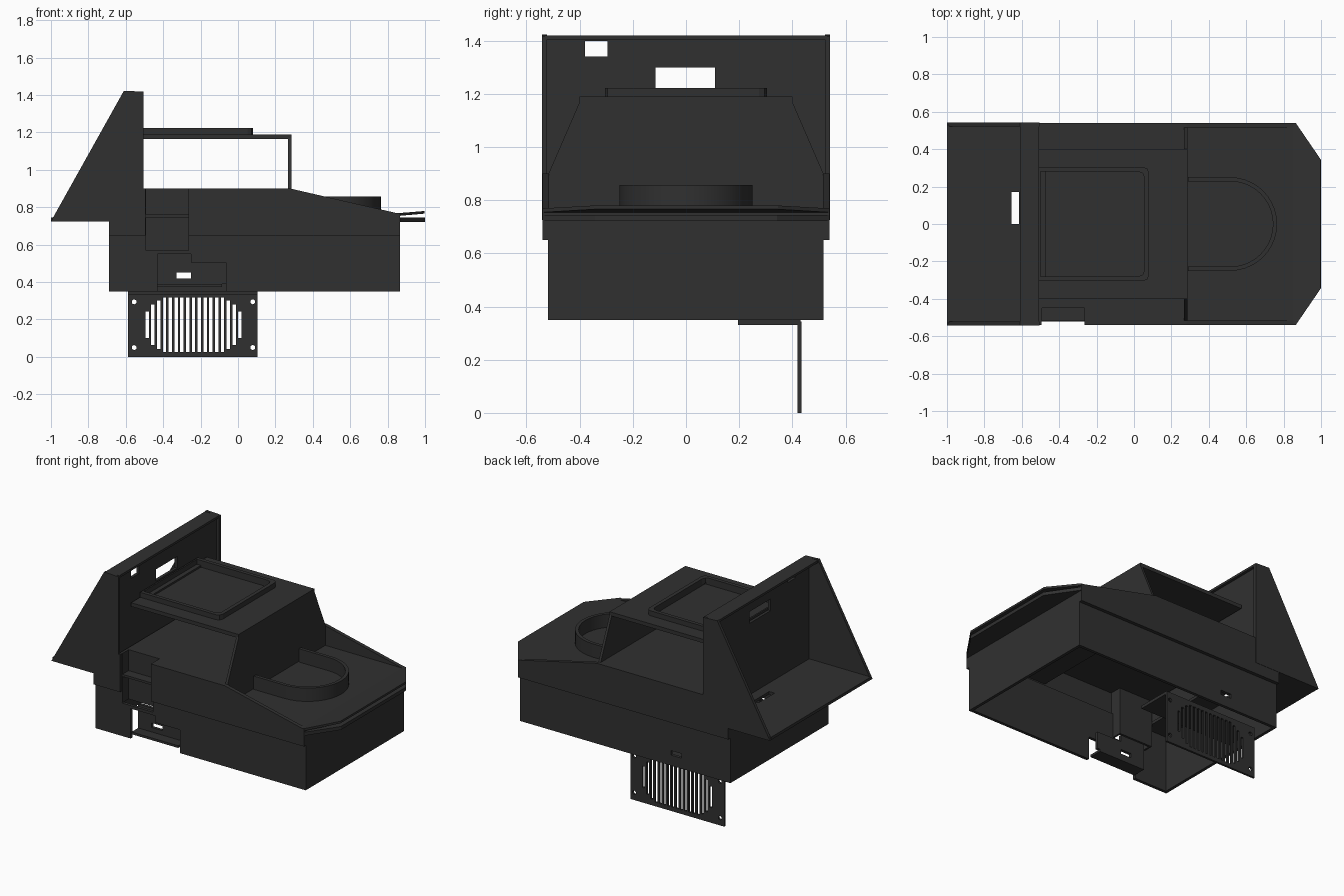
import bpy, bmesh, math

if "Cube" in bpy.data.objects:
    bpy.data.objects.remove(bpy.data.objects["Cube"])

mat = bpy.data.materials.new("dark_plastic")
mat.diffuse_color = (0.03, 0.03, 0.03, 1)
mat.use_nodes = True
mat.node_tree.nodes["Principled BSDF"].inputs["Base Color"].default_value = mat.diffuse_color


def prism(name, pts, axis, a, b):
    """Extrude a 2D outline along an axis from a to b."""
    put = {"x": lambda p, t: (t, p[0], p[1]),
           "y": lambda p, t: (p[0], t, p[1]),
           "z": lambda p, t: (p[0], p[1], t)}[axis]
    bm = bmesh.new()
    lo = [bm.verts.new(put(p, a)) for p in pts]
    hi = [bm.verts.new(put(p, b)) for p in pts]
    bm.faces.new(lo)
    bm.faces.new(hi)
    n = len(pts)
    for i in range(n):
        j = (i + 1) % n
        bm.faces.new((lo[i], lo[j], hi[j], hi[i]))
    bmesh.ops.recalc_face_normals(bm, faces=bm.faces)
    me = bpy.data.meshes.new(name)
    bm.to_mesh(me)
    bm.free()
    me.materials.append(mat)
    ob = bpy.data.objects.new(name, me)
    bpy.context.collection.objects.link(ob)
    return ob


def box(name, x0, x1, y0, y1, z0, z1):
    return prism(name, [(x0, y0), (x1, y0), (x1, y1), (x0, y1)], "z", z0, z1)


def cut(ob, *cutters):
    """Subtract the cutters and remove them."""
    for c in cutters:
        m = ob.modifiers.new("cut", "BOOLEAN")
        m.operation, m.solver, m.object = "DIFFERENCE", "EXACT", c
        bpy.context.view_layer.objects.active = ob
        bpy.ops.object.modifier_apply(modifier=m.name)
        bpy.data.objects.remove(c)
    return ob


def circle(cx, cz, r, n=12):
    return [(cx + r * math.cos(2 * math.pi * i / n), cz + r * math.sin(2 * math.pi * i / n))
            for i in range(n)]


def u_outline(r, x0, cx=0.515, n=20):
    arc = [(cx + r * math.cos(t), r * math.sin(t))
           for t in (-math.pi / 2 + math.pi * i / n for i in range(n + 1))]
    return [(x0, -r)] + arc + [(x0, r)]


# lower tub: four walls, open bottom, notched front and a slot in both sides
tub = box("lower_tub", -0.69, 0.865, -0.52, 0.517, 0.35, 0.735)
cut(tub,
    box("c", -0.67, 0.845, -0.50, 0.497, 0.2, 0.9),
    box("c", -0.43, -0.065, -0.6, -0.45, 0.3, 0.505),
    box("c", -0.43, -0.25, -0.6, -0.45, 0.49, 0.55),
    box("c", -0.495, -0.265, -0.6, -0.45, 0.57, 0.8),
    box("c", -0.33, -0.25, 0.4, 0.6, 0.42, 0.45))

# recessed panel behind the front notch
recess = prism("notch_panel", [(-0.43, 0.39), (-0.065, 0.39), (-0.065, 0.505),
                               (-0.25, 0.505), (-0.25, 0.55), (-0.43, 0.55)], "y", -0.44, -0.42)
cut(recess, box("c", -0.33, -0.25, -0.6, -0.3, 0.42, 0.45))
box("notch_shelf", -0.43, -0.085, -0.51, -0.42, 0.375, 0.39)

# upper hull side walls with sloping top
side = [(-0.69, 0.65), (0.865, 0.65), (0.865, 0.765), (0.28, 0.9), (-0.505, 0.9),
        (-0.505, 0.74), (-0.69, 0.74)]
prism("hull_side_back", side, "y", 0.515, 0.54)
front = prism("hull_side_front", side, "y", -0.54, -0.515)
cut(front, box("c", -0.495, -0.265, -0.6, -0.4, 0.57, 0.95))
# pocket in the front side
box("pocket_back", -0.495, -0.265, -0.45, -0.435, 0.57, 0.9)
box("pocket_shelf", -0.495, -0.265, -0.515, -0.44, 0.745, 0.76)
for i, x in enumerate((-0.505, -0.265)):
    box(f"pocket_cheek_{i}", x, x + 0.012, -0.515, -0.435, 0.57, 0.9)

# closed main deck
deck = box("main_deck", -0.51, 0.285, -0.52, 0.52, 0.885, 0.9)
cut(deck, box("c", -0.495, -0.265, -0.6, -0.45, 0.8, 1))

# sunken front deck between the side walls, and the chamfered nose lip
corner = [(0.865, 0.54), (1.2, 0.05), (1.2, 0.9), (0.865, 0.9)]


def trim(ob):
    for s in (1, -1):
        cut(ob, prism("c", [(x, s * y) for x, y in corner], "z", 0.5, 1.1))


trim(prism("front_deck", [(0.27, 0.768), (0.85, 0.768), (0.998, 0.78), (0.998, 0.766),
                          (0.85, 0.753), (0.27, 0.753)], "y", -0.54, 0.54))
trim(box("nose_lip", 0.83, 1.0, -0.54, 0.54, 0.722, 0.745))
box("nose_wall", 0.845, 0.865, -0.53, 0.53, 0.735, 0.765)

# rounded U-shaped collar standing on the front deck
collar = prism("round_collar", u_outline(0.25, 0.29), "z", 0.755, 0.857)
cut(collar, prism("c", u_outline(0.228, 0.2), "z", 0.7, 1.0))

# raised cabin: tapered front wall, roof and screen frame, open sides
prism("cabin_front_wall", [(-0.517, 0.755), (0.517, 0.755), (0.517, 0.9), (0.4, 1.17),
                           (-0.4, 1.17), (-0.517, 0.9)], "x", 0.268, 0.285)
cut(box("cabin_roof", -0.51, 0.285, -0.40, 0.40, 1.165, 1.19),
    box("c", -0.47, 0.055, -0.28, 0.28, 1.178, 1.3))


def rounded(x0, x1, y, c):
    return [(x0, -y), (x1 - c, -y), (x1 - 0.3 * c, -y + 0.3 * c), (x1, -y + c),
            (x1, y - c), (x1 - 0.3 * c, y - 0.3 * c), (x1 - c, y), (x0, y)]


frame = prism("screen_frame", rounded(-0.51, 0.08, 0.305, 0.03), "z", 1.188, 1.223)
cut(frame, prism("c", rounded(-0.5, 0.055, 0.28, 0.03), "z", 1.1, 1.3))

# rear tower: triangular sides, top, upright panel with two windows, floor
tri = [(-1.0, 0.725), (-0.505, 0.725), (-0.505, 1.418), (-0.61, 1.423)]
prism("tower_side_back", tri, "y", 0.522, 0.542)
prism("tower_side_front", tri, "y", -0.542, -0.522)
box("tower_top", -0.61, -0.507, -0.53, 0.53, 1.405, 1.42)
panel = box("tower_panel", -0.545, -0.525, -0.53, 0.53, 0.735, 1.41)
cut(panel, box("c", -0.7, -0.4, -0.115, 0.11, 1.222, 1.3),
    box("c", -0.7, -0.4, -0.38, -0.295, 1.34, 1.398))
floor = box("tower_floor", -1.0, -0.507, -0.53, 0.53, 0.726, 0.745)
cut(floor, box("c", -0.655, -0.615, 0.0, 0.17, 0.6, 0.9))
# the slot continues below through the open tub

# hanging fan grille: slots clipped to a rounded opening, four screw holes
grille = box("fan_grille", -0.587, 0.105, 0.42, 0.434, 0.0, 0.343)
cx, cz, n = -0.238, 0.172, 17
slots = []
for i in range(n):
    x = cx + (i - (n - 1) / 2) * 0.031
    h = min(0.145, 0.18 * math.sqrt(1 - ((x - cx) / 0.27) ** 2))
    slots.append(box("c", x - 0.009, x + 0.009, 0.3, 0.5, cz - h, cz + h))
holes = [prism("c", circle(cx + sx * 0.317, cz + sz * 0.122, 0.013), "y", 0.3, 0.5)
         for sx in (-1, 1) for sz in (-1, 1)]
cut(grille, *slots, *holes)
box("grille_tab", -0.587, 0.105, 0.195, 0.43, 0.33, 0.35)

bpy.ops.object.select_all(action="DESELECT")
collar.select_set(True)
bpy.context.view_layer.objects.active = collar
bpy.ops.object.shade_smooth_by_angle(angle=math.radians(30))
